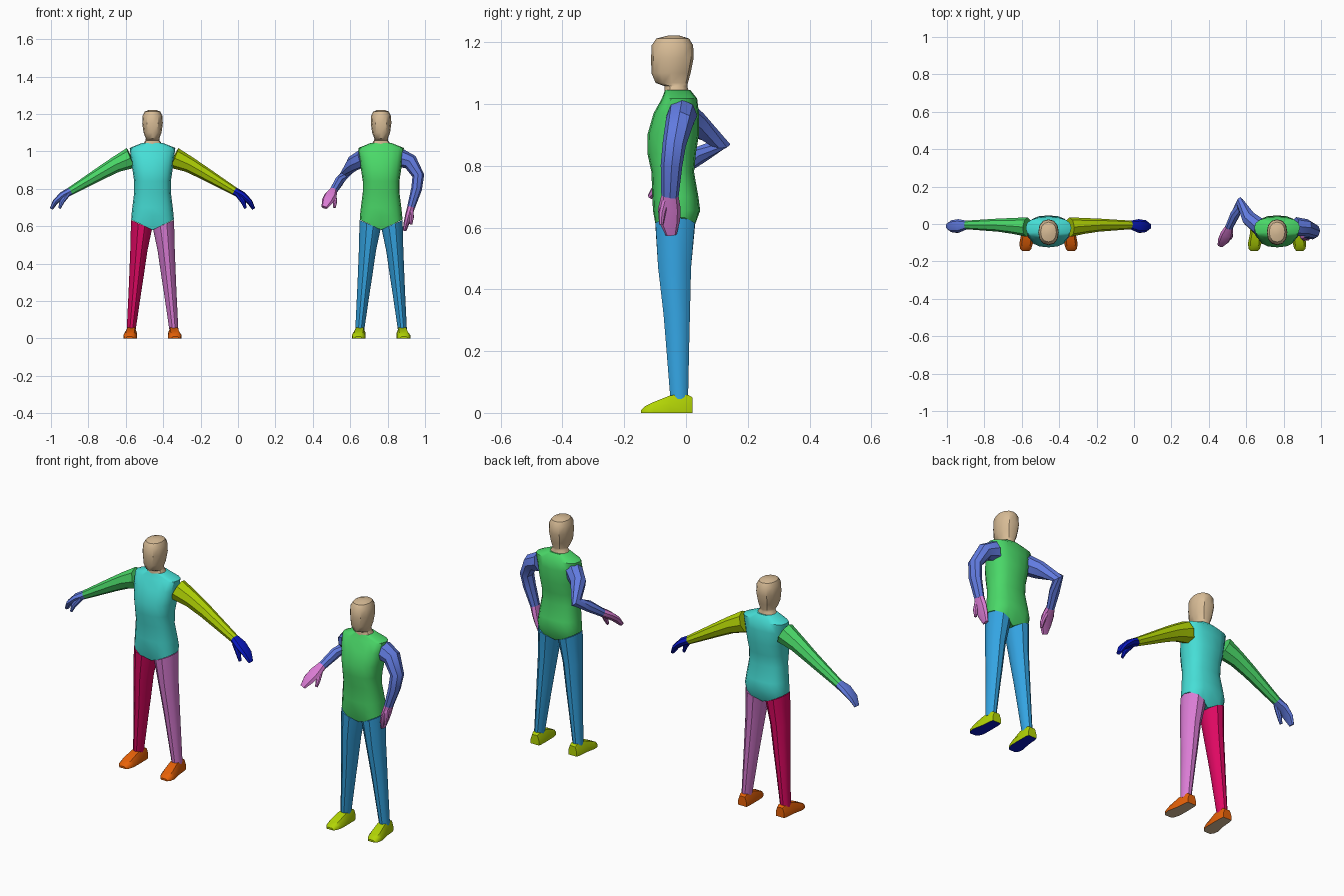
import bpy, bmesh, math
from mathutils import Vector

if "Cube" in bpy.data.objects:
    bpy.data.objects.remove(bpy.data.objects["Cube"])


def colour(name, r, g, b):
    lin = [((c / 255 + 0.055) / 1.055) ** 2.4 if c > 10 else c / 255 / 12.92 for c in (r, g, b)]
    m = bpy.data.materials.new(name)
    m.diffuse_color = (*lin, 1)
    m.use_nodes = True
    m.node_tree.nodes["Principled BSDF"].inputs["Base Color"].default_value = m.diffuse_color
    return m


TAN = colour("tan", 216, 188, 150)
TURQ = colour("turquoise", 70, 222, 214)
GREEN = colour("green", 74, 216, 104)
LIME = colour("lime", 178, 212, 5)
VIOLET = colour("violet_blue", 98, 124, 226)
NAVY = colour("navy", 8, 24, 196)
CRIMSON = colour("crimson", 222, 8, 98)
PINK = colour("pink", 218, 124, 212)
ORANGE = colour("orange", 232, 98, 8)
SKY = colour("sky_blue", 52, 164, 226)


def loft(name, rings, mat, sole=None):
    """Skin a stack of equal-length point rings and cap both ends."""
    bm = bmesh.new()
    loops = [[bm.verts.new(p) for p in ring] for ring in rings]
    n = len(loops[0])
    for a, b in zip(loops, loops[1:]):
        for i in range(n):
            j = (i + 1) % n
            bm.faces.new((a[i], a[j], b[j], b[i]))
    bm.faces.new(loops[0])
    bm.faces.new(loops[-1])
    bmesh.ops.recalc_face_normals(bm, faces=bm.faces)
    for f in bm.faces:
        f.smooth = True
        if sole and f.normal.z < -0.9:
            f.material_index = 1
    me = bpy.data.meshes.new(name)
    bm.to_mesh(me)
    bm.free()
    me.materials.append(mat)
    if sole:
        me.materials.append(sole)
    me.set_sharp_from_angle(angle=math.radians(35))
    ob = bpy.data.objects.new(name, me)
    bpy.context.collection.objects.link(ob)


def level(cx, z, hw, y0, y1, n=12, power=1.0):
    """Horizontal ring, squarer when power is below 1."""
    pts = []
    for i in range(n):
        t = 2 * math.pi * i / n
        c, s = math.cos(t), math.sin(t)
        c = math.copysign(abs(c) ** power, c)
        s = math.copysign(abs(s) ** power, s)
        pts.append(Vector((cx + hw * c, (y0 + y1) / 2 + (y1 - y0) / 2 * s, z)))
    return pts


def tube(name, stations, mat, hint, n=8):
    """Limb through (x, y, z, a, b) stations; a lies along the hint axis."""
    ps = [Vector(s[:3]) for s in stations]
    rings = []
    for k, s in enumerate(stations):
        d = Vector()
        if k > 0:
            d += (ps[k] - ps[k - 1]).normalized()
        if k < len(ps) - 1:
            d += (ps[k + 1] - ps[k]).normalized()
        d.normalize()
        h = Vector(hint)
        u = (h - d * h.dot(d)).normalized()
        v = d.cross(u)
        rings.append([ps[k] + u * s[3] * math.cos(2 * math.pi * i / n)
                      + v * s[4] * math.sin(2 * math.pi * i / n) for i in range(n)])
    loft(name, rings, mat)


def body(tag, cx, torso_mat, leg_mats, foot_mat, sole_mat):
    # head and neck
    head = [(1.03, .058, -.07, .012), (1.058, .037, -.07, .004), (1.068, .036, -.098, .006),
            (1.10, .048, -.112, .015), (1.15, .055, -.113, .025), (1.19, .053, -.111, .023),
            (1.212, .042, -.096, .01), (1.221, .02, -.06, -.02)]
    loft(tag + "_head", [level(cx, *r, n=12, power=.9) for r in head], TAN)
    # torso, ending in a V at the crotch
    torso = [(1.045, .055, -.068, .014), (1.018, .122, -.078, .036), (.97, .116, -.105, .042),
             (.90, .107, -.125, .042), (.84, .098, -.125, .032), (.78, .098, -.112, .026),
             (.70, .108, -.109, .04), (.655, .113, -.107, .046)]
    rings = [level(cx, *r, n=16, power=.8) for r in torso]
    hem = level(cx, .63, .114, -.104, .034, n=16, power=.8)
    for p in hem:
        t = abs(p.x - cx) / .114
        p.z = .58 + .055 * t
        p.y = -.035 + (p.y + .035) * min(1, .6 + .8 * t)
    loft(tag + "_torso", rings + [hem], torso_mat)
    for s, side in ((-1, "right"), (1, "left")):
        # leg
        leg = [(.059, .61, .056, -.102, .032), (.073, .47, .046, -.093, .019),
               (.087, .32, .038, -.075, .015), (.094, .25, .034, -.069, .013),
               (.114, .045, .024, -.052, .008)]
        rings = [level(cx + s * x, *r, n=10) for x, *r in leg]
        for p in rings[0]:
            p.z = .582 + .05 * abs(p.x - cx) / .114
        loft(f"{tag}_{side}_leg", rings, leg_mats[s > 0])
        # foot: arched section swept from heel to toe
        arch = ((-1, 0), (1, 0), (1, .5), (.65, 1), (-.65, 1), (-1, .5))
        foot = [(.111, .021, .024, .05), (.112, .008, .028, .058), (.114, -.05, .031, .057),
                (.12, -.105, .036, .035), (.122, -.132, .03, .022), (.122, -.145, .018, .01)]
        loft(f"{tag}_{side}_foot",
             [[Vector((cx + s * x + w * u, y, h * v)) for u, v in arch] for x, y, w, h in foot],
             foot_mat, sole_mat)


# first figure: arms spread
CA = -.457
body("spread", CA, TURQ, (CRIMSON, PINK), ORANGE, TAN)
ARM = [(.115, -.016, .965, .052, .057), (.195, -.01, .93, .042, .043), (.27, -.006, .887, .035, .036),
       (.44, -.005, .786, .023, .022)]
HAND = [(.438, -.005, .787, .023, .022), (.48, -.01, .765, .036, .02), (.52, -.012, .73, .032, .015),
        (.541, -.012, .692, .016, .009)]
THUMB = [(.455, -.022, .772, .014, .016), (.485, -.036, .73, .012, .013), (.497, -.04, .695, .007, .007)]
for s, side, arm_mat, hand_mat in ((-1, "right", GREEN, VIOLET), (1, "left", LIME, NAVY)):
    for part, st, m in (("arm", ARM, arm_mat), ("hand", HAND, hand_mat), ("thumb", THUMB, hand_mat)):
        tube(f"spread_{side}_{part}", [(CA + s * x, *r) for x, *r in st], m, (0, 1, 0))

# second figure: one arm bent back, one hanging
CB = .765
body("bent", CB, GREEN, (SKY, SKY), LIME, NAVY)
X, Y = (1, 0, 0), (0, 1, 0)
tube("bent_right_arm", [(.672, -.016, .965, .045, .052), (.615, .03, .935, .04, .044),
                        (.568, .108, .872, .024, .036), (.54, .05, .838, .026, .028),
                        (.507, -.02, .785, .021, .021)], VIOLET, X)
tube("bent_right_hand", [(.508, -.018, .787, .022, .022), (.495, -.055, .763, .034, .02),
                         (.478, -.09, .733, .031, .017), (.462, -.115, .70, .016, .01)], PINK, X)
tube("bent_right_thumb", [(.512, -.04, .77, .014, .015), (.518, -.065, .73, .012, .012),
                          (.516, -.078, .70, .007, .007)], PINK, X)
tube("bent_left_arm", [(.862, -.013, .965, .05, .052), (.922, -.02, .943, .046, .042),
                       (.964, -.038, .87, .038, .032), (.955, -.047, .80, .035, .029),
                       (.925, -.052, .70, .028, .021)], VIOLET, Y)
tube("bent_left_hand", [(.926, -.052, .703, .028, .021), (.913, -.054, .66, .037, .019),
                        (.902, -.053, .62, .034, .016), (.89, -.048, .576, .018, .01)], PINK, Y)
tube("bent_left_thumb", [(.924, -.068, .685, .013, .015), (.928, -.078, .645, .012, .012),
                         (.925, -.08, .61, .007, .007)], PINK, Y)
